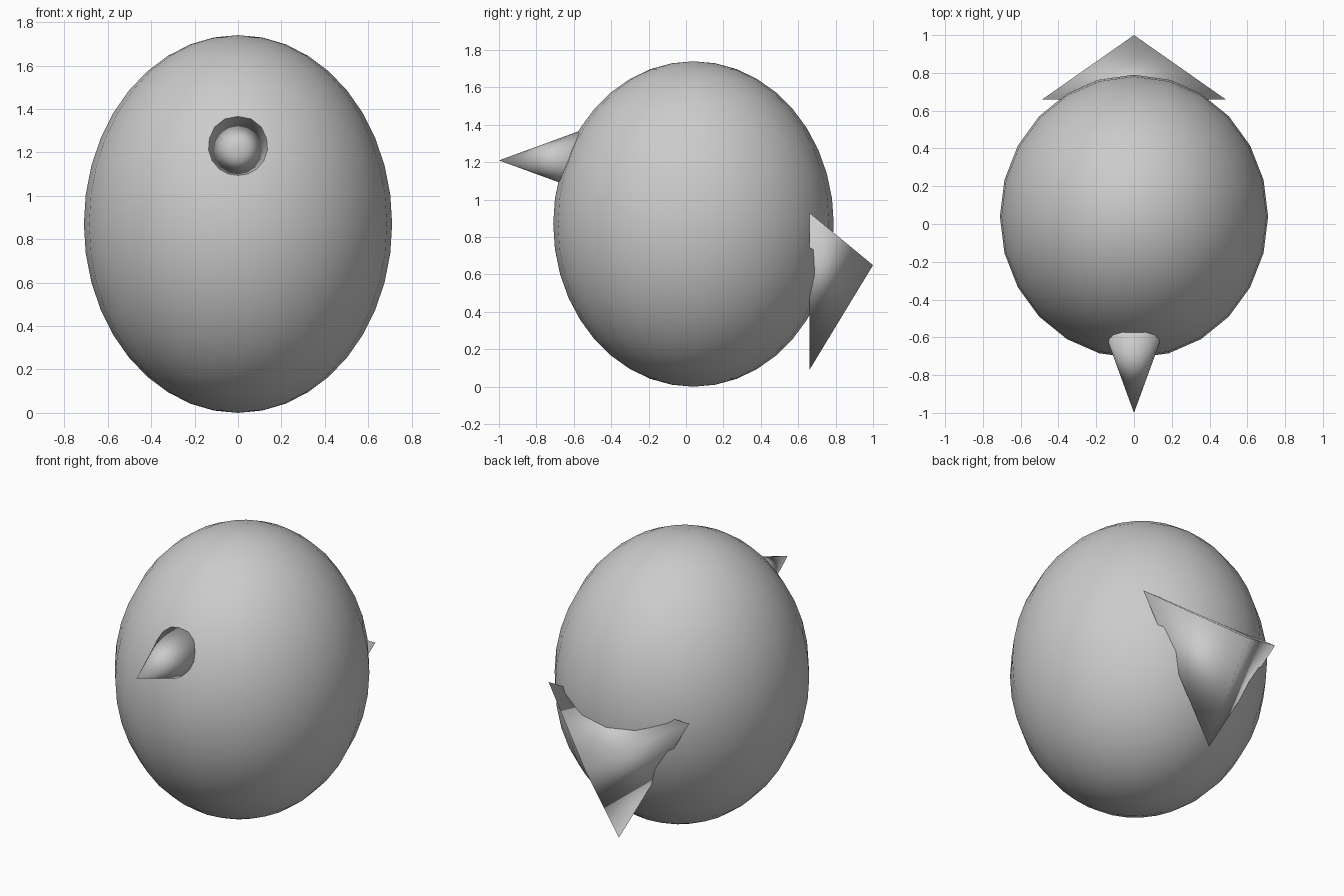
import bpy, bmesh, math
from mathutils import Matrix

default = bpy.data.objects.get("Cube")
if default:
    bpy.data.objects.remove(default, do_unlink=True)

# One plain grey for the whole model
grey = bpy.data.materials.new("plain_grey")
grey.use_nodes = True
colour = (0.6, 0.6, 0.6, 1)
grey.diffuse_color = colour
grey.node_tree.nodes["Principled BSDF"].inputs["Base Color"].default_value = colour


def finish(name, bm):
    bmesh.ops.recalc_face_normals(bm, faces=bm.faces)
    for face in bm.faces:
        face.smooth = True
    mesh = bpy.data.meshes.new(name)
    bm.to_mesh(mesh)
    bm.free()
    mesh.materials.append(grey)
    obj = bpy.data.objects.new(name, mesh)
    bpy.context.collection.objects.link(obj)
    return obj


def cone_along_y(name, sides, radius, base_y, tip_y, z, start):
    """Capped cone or pyramid lying along y, smooth over all its faces."""
    bm = bmesh.new()
    ring = []
    for i in range(sides):
        a = start + math.tau * i / sides
        ring.append(bm.verts.new((radius * math.cos(a), base_y, z + radius * math.sin(a))))
    tip = bm.verts.new((0, tip_y, z))
    bm.faces.new(ring)
    for i in range(sides):
        bm.faces.new((ring[i], ring[(i + 1) % sides], tip))
    return finish(name, bm)


# Egg-shaped body
bm = bmesh.new()
bmesh.ops.create_uvsphere(bm, u_segments=24, v_segments=20, radius=1)
bm.transform(Matrix.Translation((0, 0.04, 0.87)) @ Matrix.Diagonal((0.71, 0.75, 0.87, 1)))
finish("body", bm)

# Pointed beak at the front
cone_along_y("beak", 16, 0.17, -0.535, -1.0, 1.21, 0)

# Three-sided tail at the back, one corner pointing down
cone_along_y("tail", 3, 0.56, 0.66, 1.0, 0.65, -math.pi / 2)
